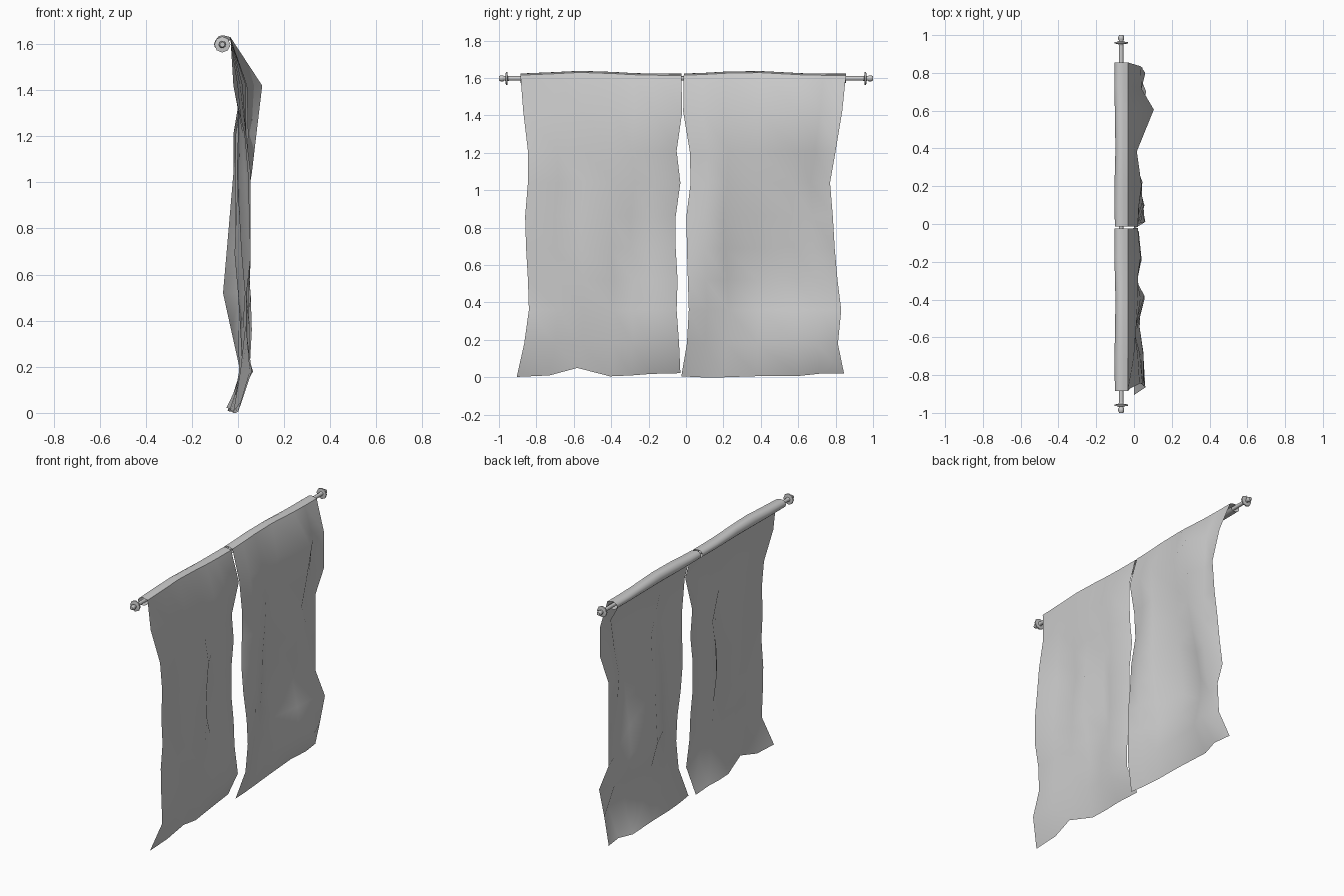
import bpy, bmesh, math

ROD_X, ROD_Z = -0.068, 1.598


def make_object(name, bm):
    mesh = bpy.data.meshes.new(name)
    bm.to_mesh(mesh)
    bm.free()
    ob = bpy.data.objects.new(name, mesh)
    bpy.context.collection.objects.link(ob)
    return ob


def lathe(name, profile, sides=8):
    # revolve (radius, y) points around the rod axis
    bm = bmesh.new()
    rings = []
    for r, y in profile:
        rings.append([bm.verts.new((ROD_X + r * math.cos(i * math.tau / sides), y,
                                    ROD_Z + r * math.sin(i * math.tau / sides)))
                      for i in range(sides)])
    for a, b in zip(rings, rings[1:]):
        for i in range(sides):
            j = (i + 1) % sides
            bm.faces.new((a[i], a[j], b[j], b[i]))
    bm.faces.new(rings[0])
    bm.faces.new(rings[-1])
    bmesh.ops.recalc_face_normals(bm, faces=bm.faces)
    ob = make_object(name, bm)
    bpy.context.view_layer.objects.active = ob
    ob.select_set(True)
    bpy.ops.object.shade_smooth_by_angle(angle=math.radians(50))
    ob.select_set(False)


# Rod with a collar and a knob at each end
lathe("curtain_rod", [(0.012, -0.95), (0.012, 0.95)])
for side, label in ((-1, "left"), (1, "right")):
    lathe("finial_" + label, [(r, side * y) for r, y in (
        (0.012, 0.945), (0.014, 0.953), (0.035, 0.955), (0.035, 0.963), (0.013, 0.966),
        (0.012, 0.972), (0.016, 0.978), (0.016, 0.99), (0.011, 1.0))])

# Cloth panels: rows of the hanging sheet and the rows where folds are given
ROWS = (1.42, 1.21, 1.04, 0.86, 0.69, 0.52, 0.36, 0.18, 0.0)
FOLD_Z = (1.42, 1.21, 1.04, 0.69, 0.52, 0.36, 0.18, 0.0)


def fold_depth(folds, z, c):
    for k in range(len(FOLD_Z) - 1):
        if z >= FOLD_Z[k + 1]:
            t = (FOLD_Z[k] - z) / (FOLD_Z[k] - FOLD_Z[k + 1])
            return folds[k][c] * (1 - t) + folds[k + 1][c] * t


def add_faces(bm, grid):
    for a, b in zip(grid, grid[1:]):
        for c in range(len(a) - 1):
            bm.faces.new((a[c], a[c + 1], b[c + 1], b[c])).smooth = True


def curtain(name, cols, top, edge_a, edge_b, hem, folds):
    bm = bmesh.new()
    ys = [top[0] + (top[1] - top[0]) * u for u in cols]
    lift = [0.016 * math.exp(-((u - 0.4) / 0.25) ** 2) for u in cols]
    # rod pocket: loop under, behind and over the rod
    pocket = []
    for deg in range(-20, -316, -27):
        a = math.radians(deg)
        pocket.append([bm.verts.new((
            ROD_X + (0.033 + 0.003 * math.sin(u * 9)) * math.cos(a), y,
            ROD_Z + 0.025 * math.sin(a) + h * max(0, math.sin(a))))
            for u, y, h in zip(cols, ys, lift)])

    def shoulder():
        return [bm.verts.new((-0.032, y, 1.614 + h)) for y, h in zip(ys, lift)]

    add_faces(bm, pocket + [shoulder()])
    # hanging sheet, creased where it leaves the pocket
    sheet = [shoulder()]
    for r, z in enumerate(ROWS):
        sheet.append([bm.verts.new((fold_depth(folds, z, c),
                                    edge_a[r] + (edge_b[r] - edge_a[r]) * u,
                                    z + (hem[c] if z == 0 else 0)))
                      for c, u in enumerate(cols)])
    add_faces(bm, sheet)
    bmesh.ops.recalc_face_normals(bm, faces=bm.faces)
    make_object(name, bm)


curtain("curtain_left", (0, 0.2, 0.37, 0.57, 0.7, 0.82, 1), (-0.885, -0.025),
        (-0.87, -0.845, -0.845, -0.86, -0.855, -0.845, -0.84, -0.865, -0.905),
        (-0.02, -0.05, -0.03, -0.055, -0.055, -0.045, -0.05, -0.037, -0.03),
        (0.002, 0.01, 0.05, 0.005, 0.01, 0.018, 0.022),
        ((-0.02, 0.0, 0.01, 0.02, 0.02, 0.035, 0.02),
         (0.03, 0.02, 0.0, 0.035, 0.015, 0.035, -0.01),
         (0.045, 0.03, -0.005, 0.055, 0.0, 0.03, -0.01),
         (0.055, 0.05, 0.015, 0.055, -0.015, 0.02, -0.01),
         (0.035, 0.045, 0.03, 0.035, 0.0, 0.035, 0.0),
         (0.035, 0.05, 0.03, 0.02, 0.01, 0.04, 0.01),
         (0.06, 0.05, 0.01, 0.03, 0.02, 0.04, 0.025),
         (0.0, 0.0, 0.015, -0.02, -0.03, -0.035, -0.05)))

curtain("curtain_right", (0, 0.12, 0.26, 0.47, 0.73, 0.86, 1), (-0.012, 0.855),
        (-0.015, 0.02, 0.025, 0.002, 0.005, 0.01, 0.015, 0.005, -0.025),
        (0.835, 0.80, 0.77, 0.785, 0.795, 0.81, 0.83, 0.812, 0.845),
        (0.005, 0.0, 0.0, 0.006, 0.008, 0.02, 0.02),
        ((0.02, 0.025, 0.04, 0.015, 0.105, 0.04, 0.035),
         (0.015, 0.03, 0.045, -0.02, 0.08, 0.03, 0.06),
         (0.01, 0.045, 0.04, -0.02, 0.06, 0.015, 0.02),
         (0.035, 0.055, 0.025, -0.05, 0.0, 0.03, 0.0),
         (0.055, 0.05, 0.01, -0.065, -0.02, 0.03, -0.01),
         (0.06, 0.04, 0.0, -0.03, 0.0, 0.01, 0.045),
         (0.05, 0.02, 0.005, 0.01, 0.03, 0.065, 0.02),
         (0.0, -0.01, -0.02, -0.03, -0.045, -0.02, -0.035)))
